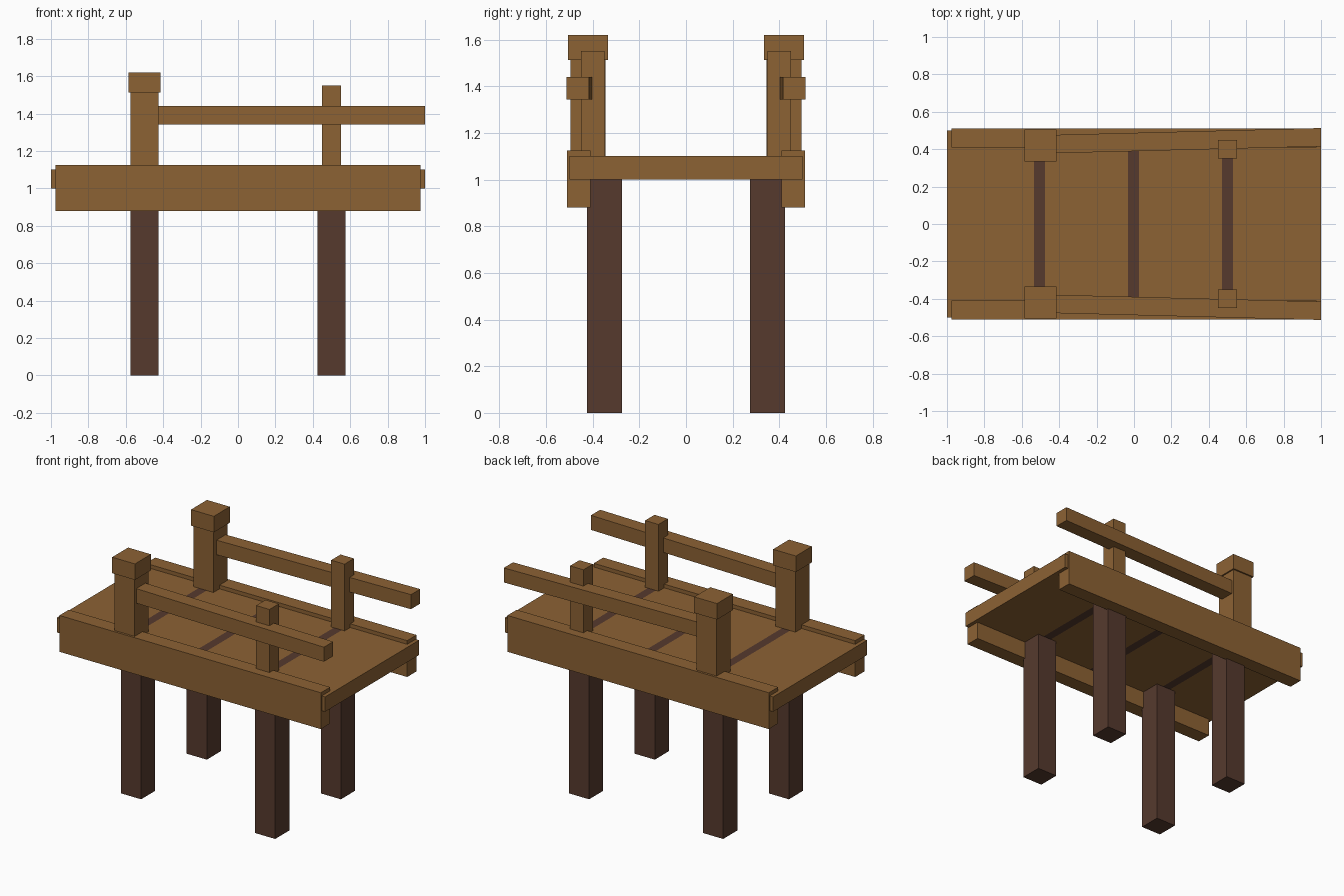
import bpy, bmesh
from mathutils import Vector

if "Cube" in bpy.data.objects:
    bpy.data.objects.remove(bpy.data.objects["Cube"])


def material(name, rgb):
    m = bpy.data.materials.new(name)
    m.diffuse_color = (*rgb, 1.0)
    m.use_nodes = True
    m.node_tree.nodes["Principled BSDF"].inputs["Base Color"].default_value = m.diffuse_color
    return m


WOOD = material("warm wood", (0.265, 0.122, 0.034))
DARK = material("dark wood", (0.093, 0.042, 0.027))


def box(name, x, y, z, mats=(WOOD,), mirror=True, slant=0.0):
    """Box from ranges; slant shifts y at the +x end, mirror copies it across y."""
    bm = bmesh.new()
    bmesh.ops.create_cube(bm, size=1.0)
    for v in bm.verts:
        t = v.co.x + 0.5
        v.co = Vector((x[0] + t * (x[1] - x[0]),
                       y[0] + (v.co.y + 0.5) * (y[1] - y[0]) + t * slant,
                       z[0] + (v.co.z + 0.5) * (z[1] - z[0])))
    me = bpy.data.meshes.new(name)
    bm.to_mesh(me)
    bm.free()
    for m in mats:
        me.materials.append(m)
    ob = bpy.data.objects.new(name, me)
    bpy.context.collection.objects.link(ob)
    if mirror:
        mod = ob.modifiers.new("mirror across y", 'MIRROR')
        mod.use_axis = (False, True, False)
    return ob


# Deck with three dark seams between the planks
deck = box("deck", (-1, 1), (-0.5, 0.5), (1.0, 1.1), (WOOD, DARK), mirror=False)
seams = (-0.505, -0.003, 0.5)
bm = bmesh.new()
bm.from_mesh(deck.data)
for s in seams:
    for cut in (s - 0.03, s + 0.03):
        bmesh.ops.bisect_plane(bm, geom=bm.verts[:] + bm.edges[:] + bm.faces[:],
                               plane_co=(cut, 0, 0), plane_no=(1, 0, 0))
for f in bm.faces:
    cx = f.calc_center_median().x
    f.material_index = int(any(abs(cx - s) < 0.02 for s in seams))
bm.to_mesh(deck.data)
bm.free()

# Long beams along both sides
box("side_beams", (-0.975, 0.975), (0.41, 0.51), (0.88, 1.125))

# Support legs
for label, cx in (("left", -0.5), ("right", 0.5)):
    box(label + "_legs", (cx - 0.075, cx + 0.075), (0.275, 0.425), (0, 1.0), (DARK,))

# Thick capped posts and thin posts
box("main_posts", (-0.575, -0.425), (0.345, 0.495), (1.1, 1.515))
box("post_caps", (-0.585, -0.415), (0.335, 0.505), (1.512, 1.62))
box("thin_posts", (0.45, 0.55), (0.35, 0.45), (1.1, 1.55))

# Handrails, splayed slightly outwards
box("handrails", (-0.44, 1.0), (0.378, 0.476), (1.342, 1.44), slant=0.037)
